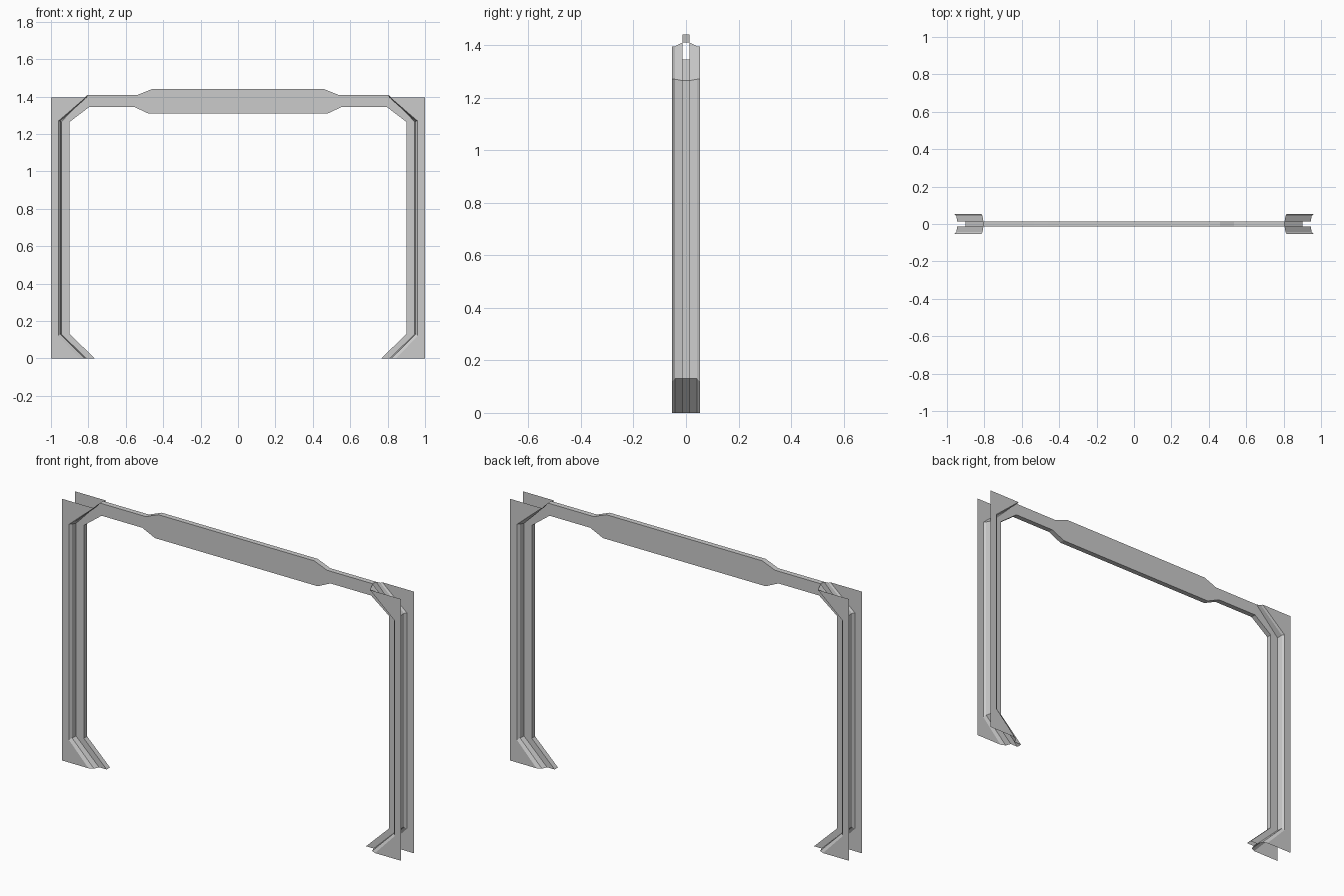
import bpy
import bmesh

if "Cube" in bpy.data.objects:
    bpy.data.objects.remove(bpy.data.objects["Cube"])


def strip_object(name, columns, close=False):
    """Skin a list of equal-length vertex columns with quads."""
    bm = bmesh.new()
    grid = [[bm.verts.new(p) for p in col] for col in columns]
    pairs = list(zip(grid, grid[1:]))
    if close:
        pairs.append((grid[-1], grid[0]))
    for a, b in pairs:
        for i in range(len(a) - 1):
            bm.faces.new((a[i], a[i + 1], b[i + 1], b[i]))
    bmesh.ops.recalc_face_normals(bm, faces=bm.faces)
    mesh = bpy.data.meshes.new(name)
    bm.to_mesh(mesh)
    bm.free()
    obj = bpy.data.objects.new(name, mesh)
    bpy.context.collection.objects.link(obj)
    return obj


# Rails of the post as (x, z) paths from floor to lintel, with their y offset
outer = [(1, 0), (1, .12), (1, 1.27), (1, 1.395)]
plate = [(.845, 0), (.96, .12), (.96, 1.27), (.815, 1.395)]
bevel = [(.82, 0), (.95, .13), (.95, 1.27), (.81, 1.395)]
ledge = [(.81, 0), (.945, .13), (.945, 1.265), (.805, 1.41)]
inner = [(.765, 0), (.9, .13), (.9, 1.265), (.795, 1.345)]
rails = [(outer, .053), (plate, .053), (bevel, .042), (ledge, .014), (inner, .014)]

# Posts: open-backed stepped channel, flaring at foot and top corner
for side, name in ((-1, "left_post"), (1, "right_post")):
    front = [[(side * x, -y, z) for x, z in path] for path, y in rails]
    back = [[(side * x, y, z) for x, z in path] for path, y in reversed(rails)]
    strip_object(name, front + back)

# Lintel: hollow beam, wider in the middle, open where it meets the posts
top = [(.805, 1.41), (.535, 1.41), (.46, 1.44)]
bottom = [(.795, 1.345), (.555, 1.345), (.48, 1.31)]


def full(half):
    return [(-x, z) for x, z in half] + [(x, z) for x, z in reversed(half)]


edges = [(full(top), -.014), (full(top), .014), (full(bottom), .014), (full(bottom), -.014)]
strip_object("lintel", [[(x, y, z) for x, z in path] for path, y in edges], close=True)
